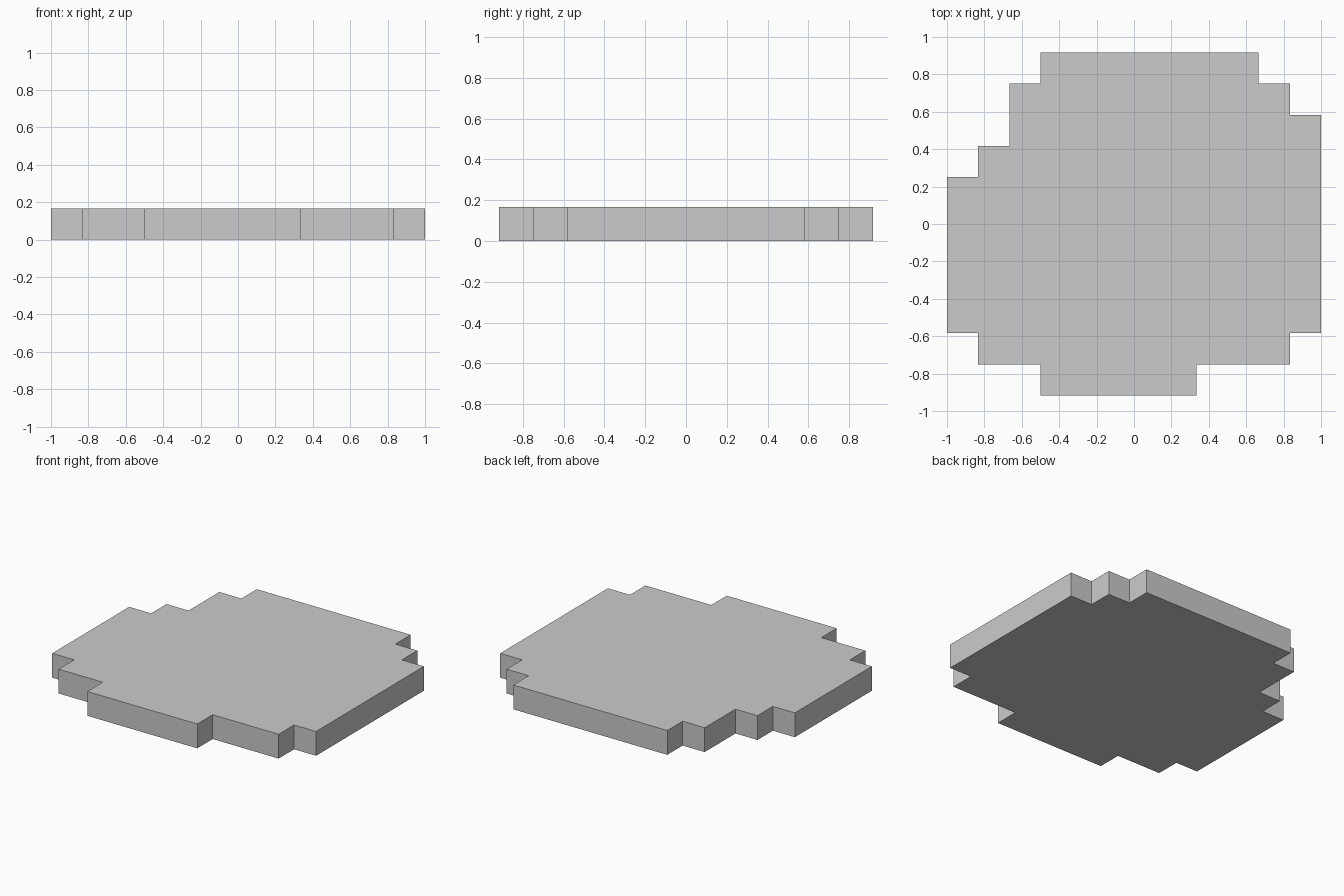
import bpy
import bmesh

if "Cube" in bpy.data.objects:
    bpy.data.objects.remove(bpy.data.objects["Cube"])

U = 1 / 6  # one grid step; the slab is one step thick

# Stepped outline in grid steps, counter-clockwise from the front left
outline = [
    (-3, -5.5), (2, -5.5), (2, -4.5), (5, -4.5), (5, -3.5), (6, -3.5),
    (6, 3.5), (5, 3.5), (5, 4.5), (4, 4.5), (4, 5.5),
    (-3, 5.5), (-3, 4.5), (-4, 4.5), (-4, 2.5), (-5, 2.5), (-5, 1.5),
    (-6, 1.5), (-6, -3.5), (-5, -3.5), (-5, -4.5), (-3, -4.5),
]

# Slab: outline face extruded upward
bm = bmesh.new()
base = bm.faces.new([bm.verts.new((x * U, y * U, 0)) for x, y in outline])
top = bmesh.ops.extrude_face_region(bm, geom=[base], use_keep_orig=True)
top_verts = [g for g in top["geom"] if isinstance(g, bmesh.types.BMVert)]
bmesh.ops.translate(bm, verts=top_verts, vec=(0, 0, U))
bmesh.ops.recalc_face_normals(bm, faces=bm.faces)

mesh = bpy.data.meshes.new("stepped_slab")
bm.to_mesh(mesh)
bm.free()
slab = bpy.data.objects.new("stepped_slab", mesh)
bpy.context.collection.objects.link(slab)
